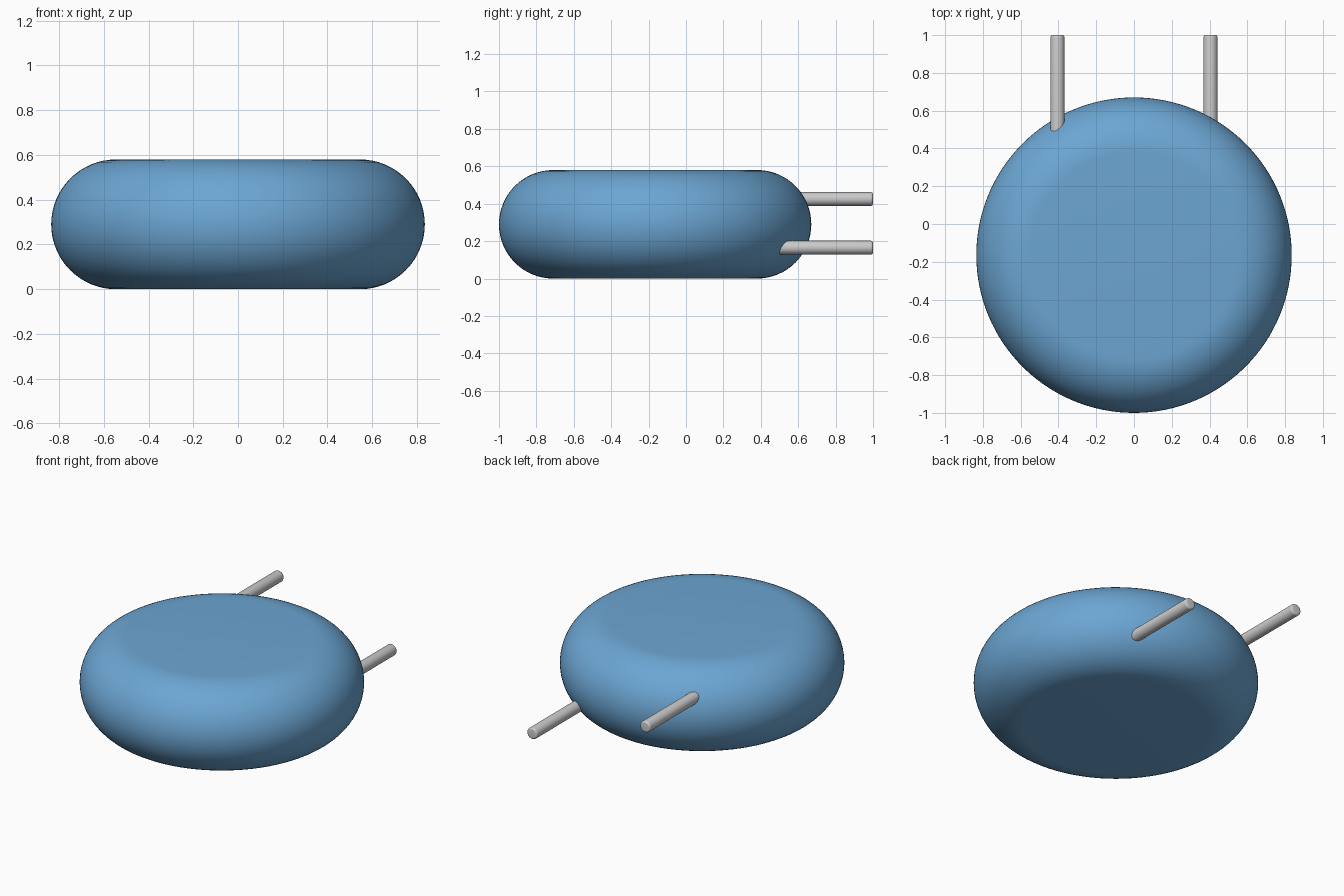
import bpy, bmesh, math
from mathutils import Matrix

if "Cube" in bpy.data.objects:
    bpy.data.objects.remove(bpy.data.objects["Cube"])

HEIGHT, RADIUS, CENTRE_Y = 0.58, 0.835, -0.165


def finish(bm, name, colour=None):
    bmesh.ops.recalc_face_normals(bm, faces=bm.faces[:])
    mesh = bpy.data.meshes.new(name)
    bm.to_mesh(mesh)
    bm.free()
    obj = bpy.data.objects.new(name, mesh)
    bpy.context.collection.objects.link(obj)
    if colour:
        mat = bpy.data.materials.new(name + "_colour")
        mat.diffuse_color = colour
        mat.use_nodes = True
        mat.node_tree.nodes["Principled BSDF"].inputs["Base Color"].default_value = mat.diffuse_color
        mesh.materials.append(mat)
    bpy.ops.object.select_all(action='DESELECT')
    obj.select_set(True)
    bpy.context.view_layer.objects.active = obj
    bpy.ops.object.shade_smooth_by_angle(angle=math.radians(35))
    return obj


def lathe(name, profile, matrix, steps, colour=None):
    """Spin a closed (radius, height) profile about z, then place it."""
    bm = bmesh.new()
    verts = [bm.verts.new((r, 0, z)) for r, z in profile]
    edges = [bm.edges.new(p) for p in zip(verts, verts[1:])]
    bmesh.ops.spin(bm, geom=verts + edges, cent=(0, 0, 0), axis=(0, 0, 1),
                   angle=math.tau, steps=steps)
    bmesh.ops.remove_doubles(bm, verts=bm.verts[:], dist=1e-5)
    bm.transform(matrix)
    return finish(bm, name, colour)


# Round body: flat top and bottom joined by a full half-round rim
rim = HEIGHT / 2
flat = RADIUS - rim
arc = [(flat + rim * math.cos(a), rim + rim * math.sin(a))
       for a in (math.pi * (i / 32 - 0.5) for i in range(33))]
lathe("round_body", [(0, 0)] + arc + [(0, HEIGHT)],
      Matrix.Translation((0, CENTRE_Y, 0)), 128, (0.15, 0.38, 0.65, 1))

# Two lead pins pointing backwards at different heights, with softened tips
PIN_R, START, END, SOFT = 0.037, 0.40, 1.0, 0.012
length = END - START
tip = [(PIN_R - SOFT + SOFT * math.cos(a), length - SOFT + SOFT * math.sin(a))
       for a in (math.pi / 2 * i / 5 for i in range(6))]
for name, x, z in (("left_pin", -0.405, 0.425), ("right_pin", 0.405, 0.165)):
    place = Matrix.Translation((x, START, z)) @ Matrix.Rotation(-math.pi / 2, 4, 'X')
    lathe(name, [(0, 0), (PIN_R, 0)] + tip + [(0, length)], place, 32)
